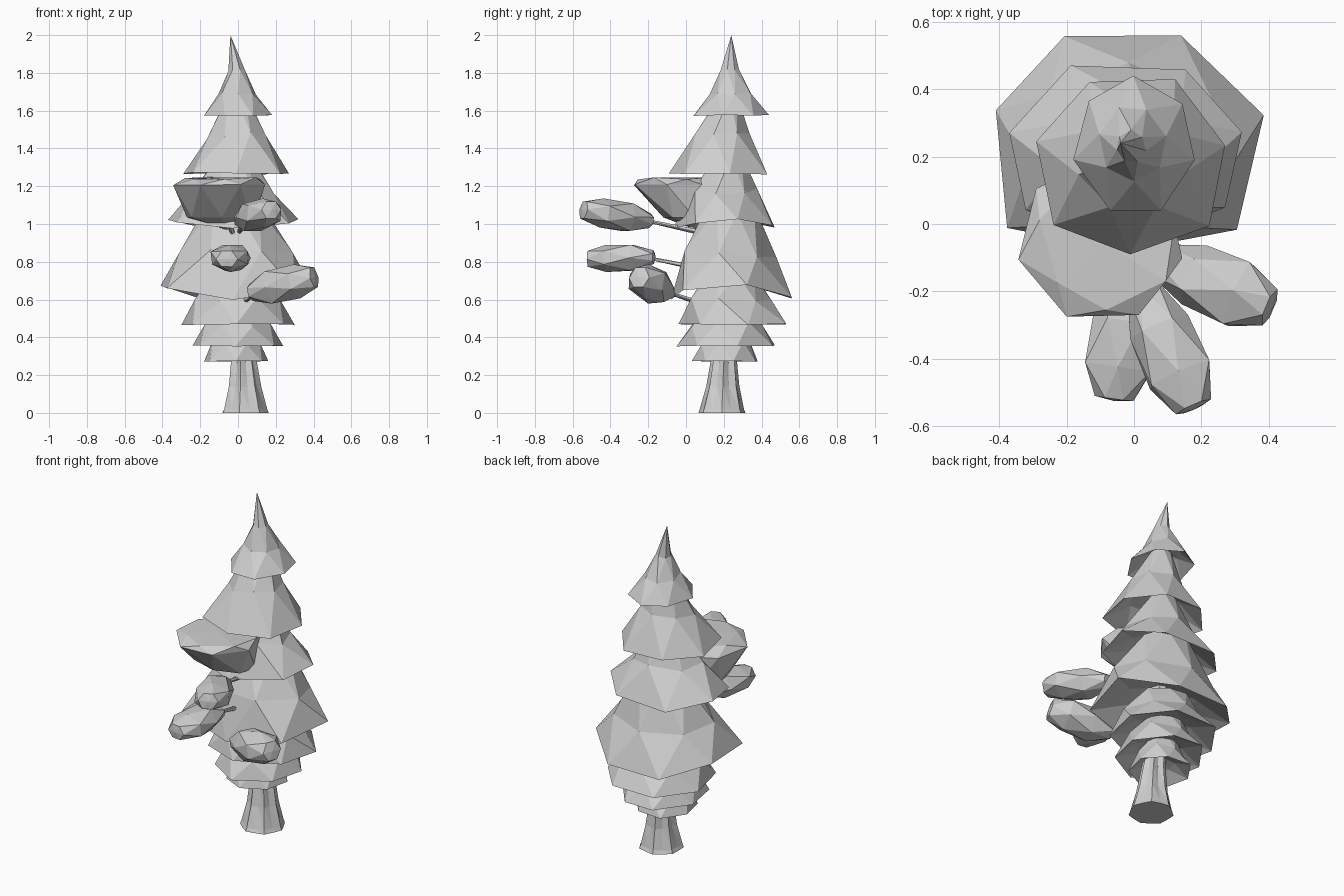
import bpy, bmesh, math, random
from mathutils import Vector

random.seed(4)
if "Cube" in bpy.data.objects:
    bpy.data.objects.remove(bpy.data.objects["Cube"], do_unlink=True)

grey = bpy.data.materials.new("plain_grey")
grey.use_nodes = True
grey.diffuse_color = (0.62, 0.62, 0.62, 1)
grey.node_tree.nodes["Principled BSDF"].inputs["Base Color"].default_value = grey.diffuse_color


def loft(name, rings, start, end):
    """Zigzag triangle bands through rings, closed by a point at each end."""
    bm = bmesh.new()
    loops = [[bm.verts.new(p) for p in ring] for ring in rings]
    n = len(loops[0])
    for a, b in zip(loops, loops[1:]):
        for i in range(n):
            j = (i + 1) % n
            bm.faces.new((a[i], a[j], b[i]))
            bm.faces.new((a[j], b[j], b[i]))
    for loop, tip in ((loops[0], start), (loops[-1], end)):
        pole = bm.verts.new(tip)
        for i in range(n):
            bm.faces.new((loop[i], loop[(i + 1) % n], pole))
    bmesh.ops.recalc_face_normals(bm, faces=bm.faces)
    mesh = bpy.data.meshes.new(name)
    bm.to_mesh(mesh)
    bm.free()
    mesh.materials.append(grey)
    obj = bpy.data.objects.new(name, mesh)
    bpy.context.collection.objects.link(obj)


def unit_ring(n, phase, rough=0.05):
    """Rough polygon scaled to fill -1..1 on both axes, first corner at the front."""
    pts = []
    for i in range(n):
        a = math.tau * (i + phase + random.uniform(-rough, rough)) / n - math.pi / 2
        r = 1 + random.uniform(-rough, rough)
        pts.append((r * math.cos(a), r * math.sin(a)))
    lows = [min(p[k] for p in pts) for k in (0, 1)]
    highs = [max(p[k] for p in pts) for k in (0, 1)]
    return [tuple(2 * (p[k] - lows[k]) / (highs[k] - lows[k]) - 1 for k in (0, 1)) for p in pts]


def ring(n, phase, centre, rx, ry, z, wobble=0.0, blunt=1.0, lift=0.0):
    """Level ring; blunt below 1 flattens its front, lift raises its left and right."""
    return [(centre[0] + rx * x, centre[1] + ry * (y if y > 0 else -abs(y) ** blunt),
             z + lift * x * x + random.uniform(0, wobble)) for x, y in unit_ring(n, phase)]


def tier(name, z, top, x0, x1, y0, y1, mid, neck, tip=None, phase=0.0, blunt=1.0, lift=0.0):
    """Drooping skirt of needles with a hollow underside."""
    h = top - z
    c = Vector(((x0 + x1) / 2, (y0 + y1) / 2))
    rx, ry = (x1 - x0) / 2, (y1 - y0) / 2
    axis = Vector((-0.01, 0.23))
    cm, ct = c.lerp(axis, 0.4), c.lerp(axis, 0.8)
    rings = [ring(7, phase - 0.5, c, rx * 0.5, ry * 0.5, z + h * 0.28),
             ring(7, phase, c, rx, ry, z, h * 0.03, blunt, lift),
             ring(7, phase + 0.5, cm, rx * mid, ry * mid, z + h * 0.42, h * 0.1),
             ring(7, phase + 1, ct, rx * neck, ry * neck, z + h * 0.9, h * 0.06)]
    loft(name, rings, (axis.x, axis.y, z + h * 0.42), tip or (axis.x, axis.y, top + 0.03))


# Foliage tiers from top to bottom
tier("crown_tier", 1.57, 1.83, -0.18, 0.18, 0.04, 0.44, 0.55, 0.24, (-0.04, 0.24, 2.0), 0.5)
tier("second_tier", 1.262, 1.7, -0.29, 0.27, -0.09, 0.43, 0.55, 0.2)
tier("third_tier", 0.97, 1.4, -0.37, 0.32, -0.07, 0.47, 0.61, 0.24, lift=0.045)
tier("broad_tier", 0.585, 1.12, -0.41, 0.385, -0.08, 0.56, 0.76, 0.4, blunt=0.45, lift=0.08)
tier("fifth_tier", 0.465, 0.75, -0.3, 0.3, -0.04, 0.53, 0.74, 0.45)
tier("sixth_tier", 0.352, 0.6, -0.24, 0.24, -0.05, 0.47, 0.72, 0.42)
tier("lowest_tier", 0.27, 0.48, -0.18, 0.16, 0.03, 0.38, 0.74, 0.45)


def fluted_ring(x, y, r, z, groove):
    """Trunk section whose radius alternates between ridges and grooves."""
    return [(x + s * r * math.cos(a), y + s * r * math.sin(a), z)
            for a, s in ((math.tau * i / 14, groove if i % 2 else 1.0) for i in range(14))]


# Fluted trunk, flared at the foot and hidden inside the tiers above
trunk_path = ((0.035, 0.19, 0.128, 0, 0.92), (0.035, 0.19, 0.12, 0.02, 0.9),
              (0.033, 0.195, 0.09, 0.14, 0.82), (0.028, 0.2, 0.072, 0.27, 0.76),
              (0.02, 0.21, 0.06, 0.4, 0.8), (0, 0.23, 0.045, 1.0, 0.9), (-0.01, 0.23, 0.03, 1.6, 1))
loft("trunk", [fluted_ring(*p) for p in trunk_path], (0.035, 0.19, 0), (-0.01, 0.23, 1.7))


def along(name, start, end, width, height, profile, n):
    """Tapered body whose sections follow a straight axis."""
    start, end = Vector(start), Vector(end)
    d = (end - start).normalized()
    side = d.cross(Vector((0, 0, 1))).normalized()
    up = side.cross(d)
    rings = []
    for k, (t, r) in enumerate(profile):
        c = start.lerp(end, t)
        rings.append([c + side * (x * r * width) + up * (y * r * height)
                      for x, y in unit_ring(n, k * 0.5)])
    loft(name, rings, start, end)


# Needle clumps reaching forward, each on a thin twig
clump = ((0.03, 0.5), (0.34, 0.95), (0.72, 1.0), (0.98, 0.58))
twig = ((0.01, 1.0), (0.99, 0.6))
clumps = {
    "upper": ((0.02, -0.18, 1.015), (0.18, -0.55, 1.075), 0.098, 0.078),
    "middle": ((-0.01, -0.16, 0.825), (-0.06, -0.525, 0.815), 0.1, 0.072),
    "lower": ((0.06, -0.1, 0.635), (0.41, -0.25, 0.72), 0.1, 0.092),
}
for label, (start, end, w, h) in clumps.items():
    along(label + "_clump", start, end, w, h, clump, 6)
    along(label + "_twig", (0.0, 0.12, start[2] - 0.07), Vector(start).lerp(Vector(end), 0.15),
          0.014, 0.014, twig, 5)

# Wide bowl-shaped clump with a flat top
bowl = [ring(7, 0, (-0.09, 0.01), 0.18, 0.13, 1.035),
        ring(7, 0.5, (-0.1, -0.04), 0.243, 0.235, 1.19, 0.02),
        ring(7, 1, (-0.08, -0.06), 0.2, 0.195, 1.235, 0.015)]
loft("wide_clump", bowl, (-0.06, 0.05, 0.97), (-0.08, -0.06, 1.245))
along("wide_twig", (0.0, 0.12, 0.86), (-0.06, -0.02, 1.05), 0.016, 0.016, twig, 5)
